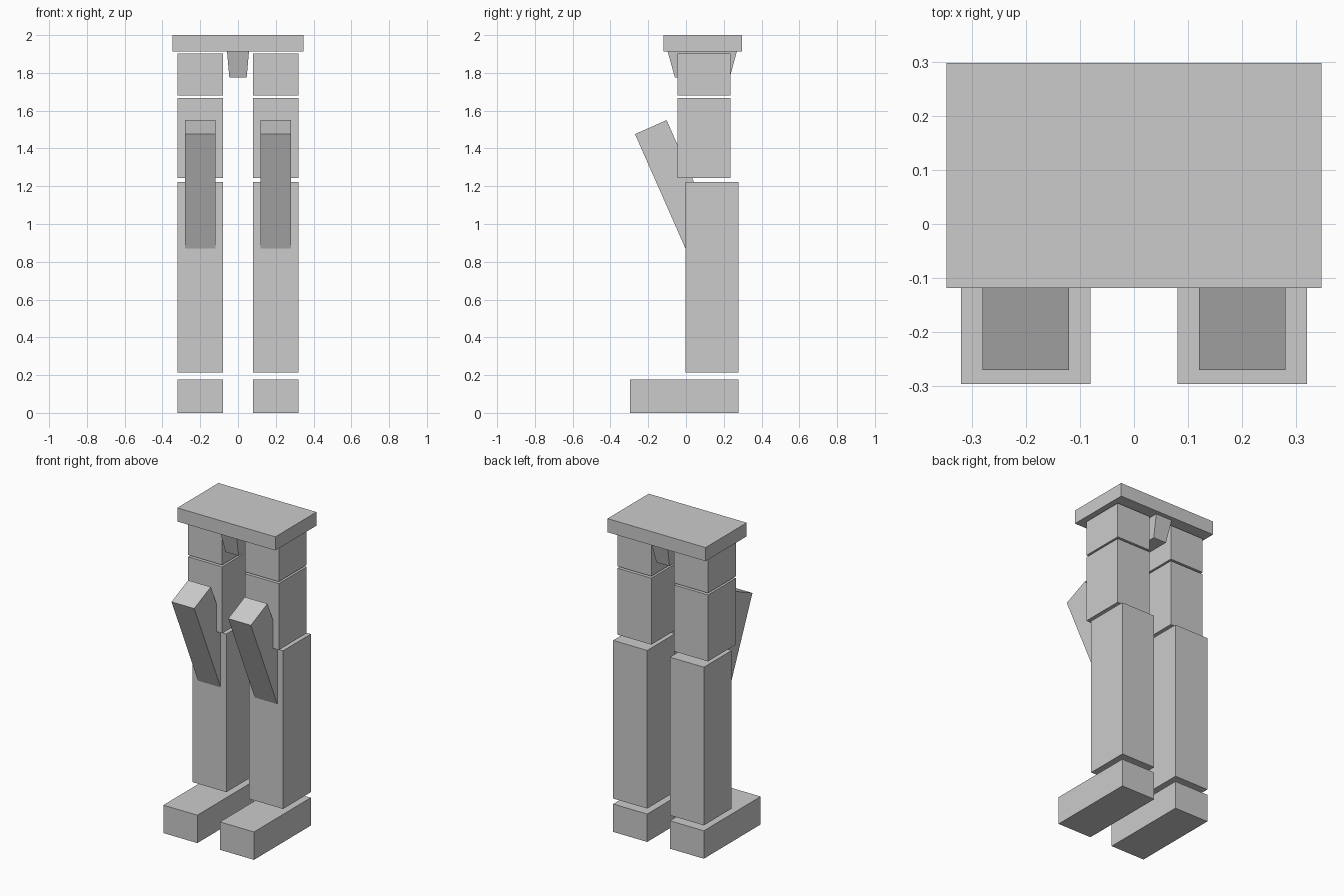
import bpy, math
from mathutils import Vector, Matrix

if "Cube" in bpy.data.objects:
    bpy.data.objects.remove(bpy.data.objects["Cube"])


def box(name, x, y, z, bottom=None):
    """Box from (min, max) ranges; bottom = optional (x, y) ranges of a tapered lower end."""
    bx, by = bottom or (x, y)
    verts = [(a, b, z[0]) for a, b in ((bx[0], by[0]), (bx[1], by[0]), (bx[1], by[1]), (bx[0], by[1]))]
    verts += [(a, b, z[1]) for a, b in ((x[0], y[0]), (x[1], y[0]), (x[1], y[1]), (x[0], y[1]))]
    faces = [(3, 2, 1, 0), (4, 5, 6, 7)]
    faces += [(i, (i + 1) % 4, (i + 1) % 4 + 4, i + 4) for i in range(4)]
    mesh = bpy.data.meshes.new(name)
    mesh.from_pydata(verts, [], faces)
    obj = bpy.data.objects.new(name, mesh)
    bpy.context.collection.objects.link(obj)
    return obj


# Hip plate and tapered block below it
box("hip_plate", (-0.346, 0.346), (-0.118, 0.297), (1.913, 2.0))
box("pelvis_wedge", (-0.058, 0.058), (-0.097, 0.269), (1.776, 1.913),
    bottom=((-0.046, 0.046), (-0.059, 0.232)))

# Two legs
for side, cx in (("left", 0.2), ("right", -0.2)):
    leg = (cx - 0.12, cx + 0.12)
    box(side + "_hip_block", leg, (-0.046, 0.235), (1.679, 1.903))
    box(side + "_thigh", leg, (-0.046, 0.235), (1.243, 1.667))
    box(side + "_shin", leg, (-0.003, 0.277), (0.213, 1.222))
    box(side + "_foot", leg, (-0.296, 0.277), (0.0, 0.178))

    # Knee guard, hung from its upper front corner and tilted into the shin
    guard = box(side + "_knee_guard", (-0.08, 0.08), (0, 0.183), (-0.70, 0))
    tilt = Matrix.Rotation(math.radians(23.8), 4, 'X')
    guard.data.transform(Matrix.Translation(Vector((cx, -0.27, 1.476))) @ tilt)
